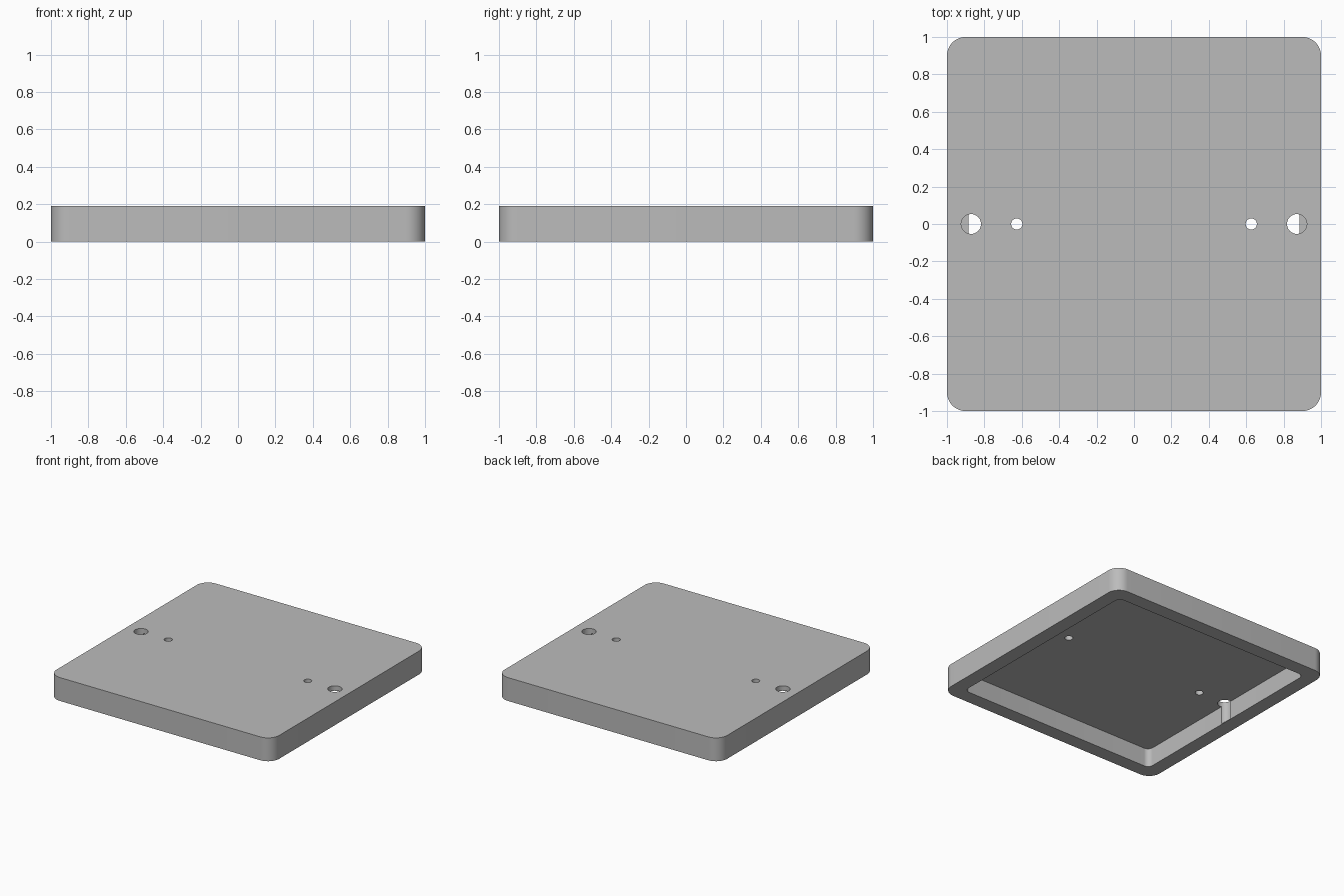
import bpy
import bmesh
import math
from math import cos, sin, pi

HEIGHT = 0.19
POCKET_TOP = 0.15
GROOVE_FLOOR = 0.005

cube = bpy.data.objects.get("Cube")
if cube:
    bpy.data.objects.remove(cube, do_unlink=True)

grey = bpy.data.materials.new("plain_grey")
grey.use_nodes = True
colour = (0.5, 0.5, 0.5, 1)
grey.diffuse_color = colour
grey.node_tree.nodes["Principled BSDF"].inputs["Base Color"].default_value = colour


def prism(name, outline, z0, z1):
    """Extrude a flat outline between two heights."""
    bm = bmesh.new()
    face = bm.faces.new([bm.verts.new((x, y, z0)) for x, y in outline])
    top = bmesh.ops.extrude_face_region(bm, geom=[face])["geom"]
    verts = [v for v in top if isinstance(v, bmesh.types.BMVert)]
    bmesh.ops.translate(bm, verts=verts, vec=(0, 0, z1 - z0))
    bmesh.ops.recalc_face_normals(bm, faces=bm.faces)
    mesh = bpy.data.meshes.new(name)
    bm.to_mesh(mesh)
    bm.free()
    mesh.materials.append(grey)
    obj = bpy.data.objects.new(name, mesh)
    bpy.context.collection.objects.link(obj)
    return obj


def rounded_square(half, radius, steps=12):
    points = []
    for corner, (sx, sy) in enumerate([(1, 1), (-1, 1), (-1, -1), (1, -1)]):
        for i in range(steps + 1):
            a = (corner + i / steps) * pi / 2
            points.append((sx * (half - radius) + radius * cos(a),
                           sy * (half - radius) + radius * sin(a)))
    return points


def circle(x, radius, steps=40):
    return [(x + radius * cos(2 * pi * i / steps), radius * sin(2 * pi * i / steps))
            for i in range(steps)]


# Cover body with rounded corners
cover = prism("cover_plate", rounded_square(1, 0.1), 0, HEIGHT)

# Underside pocket, then a screw hole and a grooved hole on each side
cutters = [prism("pocket_cutter", rounded_square(0.885, 0.045), -0.1, POCKET_TOP)]
for side in (-1, 1):
    cutters.append(prism("screw_hole_cutter", circle(side * 0.627, 0.03), 0.1, 0.3))
    cutters.append(prism("groove_hole_cutter", circle(side * 0.871, 0.053), GROOVE_FLOOR, 0.3))

bpy.context.view_layer.objects.active = cover
for cutter in cutters:
    cutter.hide_render = True
    cut = cover.modifiers.new("cut", "BOOLEAN")
    cut.operation = "DIFFERENCE"
    cut.solver = "EXACT"
    cut.object = cutter
    bpy.ops.object.modifier_apply(modifier=cut.name)
    bpy.data.objects.remove(cutter, do_unlink=True)

# Smooth rounded walls with crisp edges
bpy.ops.object.select_all(action="DESELECT")
cover.select_set(True)
bpy.ops.object.shade_smooth_by_angle(angle=math.radians(30))
